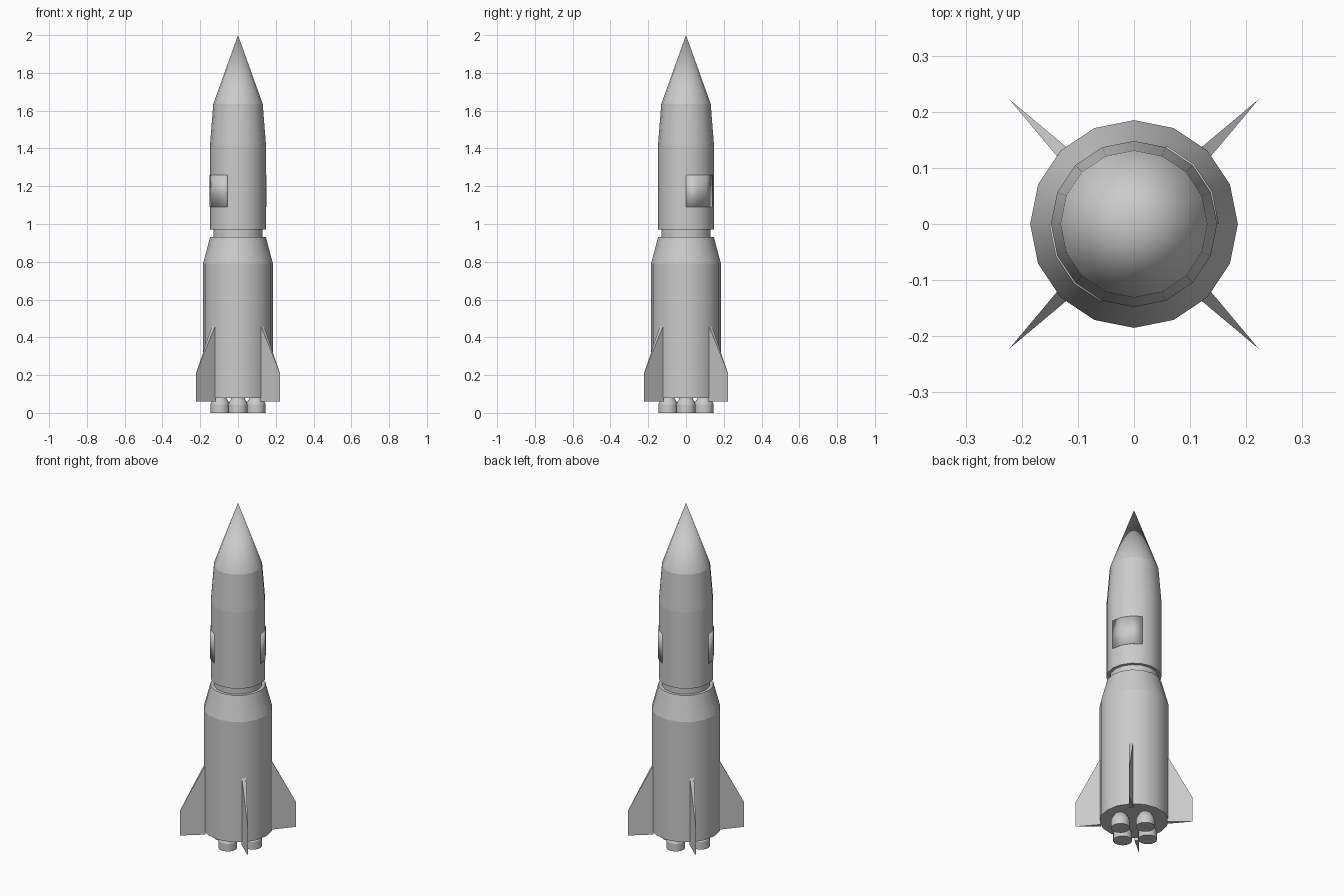
import bpy, bmesh
from math import sin, cos, radians, pi

if "Cube" in bpy.data.objects:
    bpy.data.objects.remove(bpy.data.objects["Cube"])

SIDES = 16


def finish(name, bm, smooth=True):
    bmesh.ops.recalc_face_normals(bm, faces=bm.faces)
    for f in bm.faces:
        f.smooth = smooth and len(f.verts) <= 4
    me = bpy.data.meshes.new(name)
    bm.to_mesh(me)
    bm.free()
    ob = bpy.data.objects.new(name, me)
    bpy.context.collection.objects.link(ob)
    return ob


def lathe(name, profile, center=(0, 0), sides=SIDES):
    """Turn (radius, z) points round z: smooth sides, sharp rings, closed ends."""
    bm = bmesh.new()
    rings = []
    for r, z in profile:
        n = 1 if r == 0 else sides
        rings.append([bm.verts.new((center[0] + r * cos(2 * pi * i / sides),
                                    center[1] + r * sin(2 * pi * i / sides), z))
                      for i in range(n)])
    for a, b in zip(rings, rings[1:]):
        for i in range(sides):
            j = (i + 1) % sides
            if len(b) == 1:
                bm.faces.new((a[i], a[j], b[0]))
            else:
                bm.faces.new((a[i], a[j], b[j], b[i]))
    for ring in (rings[0], rings[-1]):
        if len(ring) > 1:
            bm.faces.new(ring)
    for e in bm.edges:
        if abs(e.verts[0].co.z - e.verts[1].co.z) < 1e-6:
            e.smooth = False
    return finish(name, bm)


# Stages, joint and nose
lathe("lower_stage", [(0.185, 0.08), (0.185, 0.79), (0.148, 0.93)])
lathe("stage_joint", [(0.131, 0.92), (0.131, 0.98)])
lathe("upper_stage_and_nose", [(0.148, 0.97), (0.148, 1.42), (0.131, 1.635), (0, 2.0)])

# Four engine nozzles
for k in range(4):
    a = k * pi / 2
    lathe(f"nozzle_{k + 1}", [(0.051, 0), (0.051, 0.045), (0.045, 0.06), (0.03, 0.085)],
          (0.095 * cos(a), 0.095 * sin(a)))

# Four wedge-shaped fins on the diagonals
for k in range(4):
    a = radians(45 + 90 * k)
    bm = bmesh.new()

    def point(r, t, z):
        return bm.verts.new((r * cos(a) - t * sin(a), r * sin(a) + t * cos(a), z))

    left = [point(0.178, 0.012, z) for z in (0.06, 0.47)]
    right = [point(0.178, -0.012, z) for z in (0.06, 0.47)]
    tip = [point(0.314, 0, z) for z in (0.06, 0.21)]
    for f in ((left[0], left[1], tip[1], tip[0]), (right[0], right[1], tip[1], tip[0]),
              (left[0], left[1], right[1], right[0]),
              (left[0], right[0], tip[0]), (left[1], right[1], tip[1])):
        bm.faces.new(f)
    finish(f"fin_{k + 1}", bm, smooth=False)

# Two thin curved panels on opposite sides of the upper stage
for k, start in enumerate((0, 180)):
    bm = bmesh.new()
    cols = []
    for i in range(4):
        a = radians(start + 22.5 * i)
        cols.append([bm.verts.new((r * cos(a), r * sin(a), z))
                     for r, z in ((0.147, 1.09), (0.151, 1.09), (0.151, 1.26), (0.147, 1.26))])
    for p, q in zip(cols, cols[1:]):
        for j in range(3):
            bm.faces.new((p[j], q[j], q[j + 1], p[j + 1]))
    bm.faces.new(cols[0])
    bm.faces.new(cols[-1])
    for e in bm.edges:
        if len(e.link_faces) == 2 and e.calc_face_angle() > radians(30):
            e.smooth = False
    finish(f"side_panel_{k + 1}", bm)
